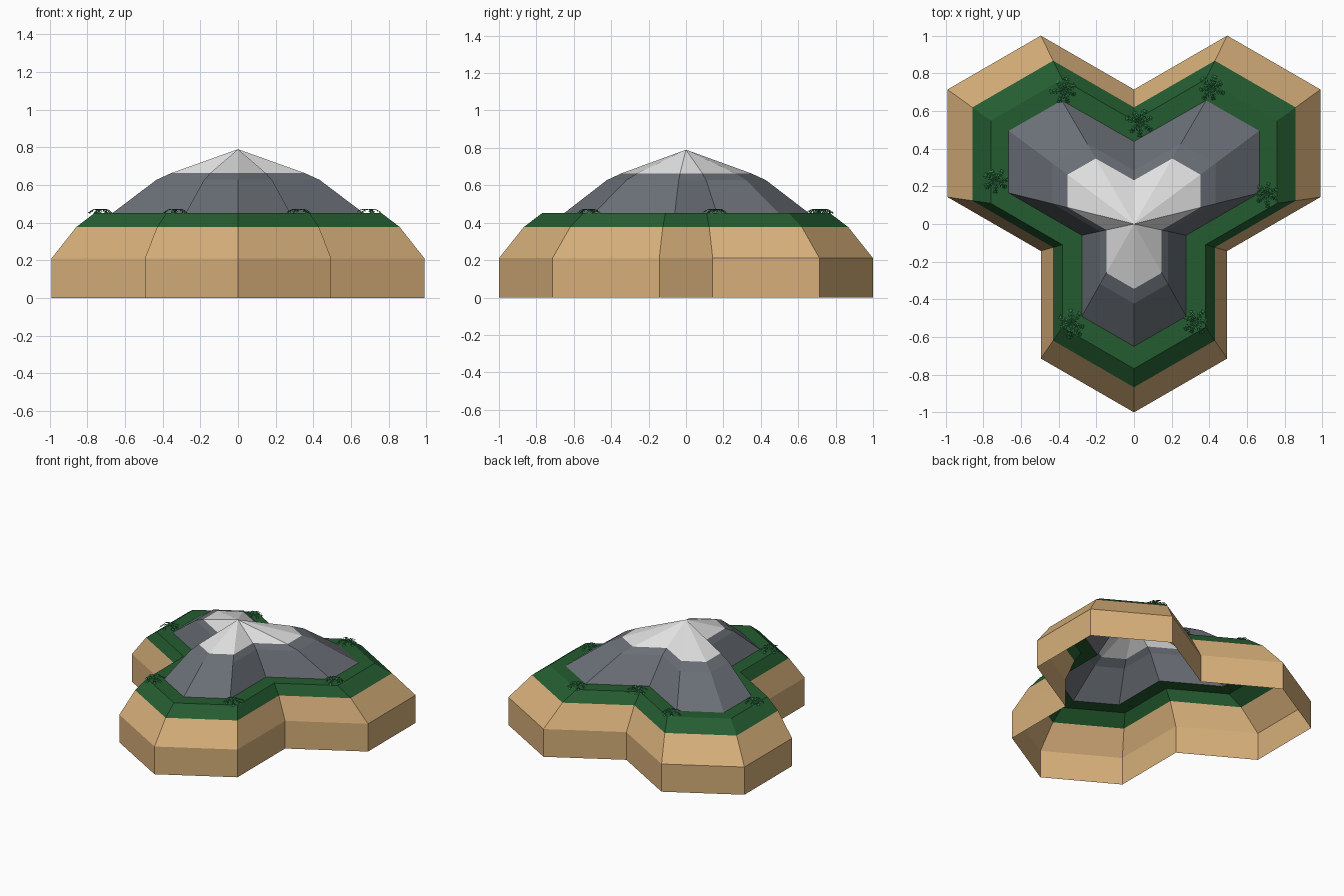
import bpy, bmesh, math, random
from mathutils import Vector, Matrix

cube = bpy.data.objects.get("Cube")
if cube:
    bpy.data.objects.remove(cube, do_unlink=True)
random.seed(4)


def material(name, color):
    m = bpy.data.materials.new(name)
    m.diffuse_color = (*color, 1)
    m.use_nodes = True
    bsdf = m.node_tree.nodes["Principled BSDF"]
    bsdf.inputs["Base Color"].default_value = (*color, 1)
    bsdf.inputs["Roughness"].default_value = 0.9
    return m


SAND = material("sand", (0.68, 0.43, 0.195))
GRASS = material("grass", (0.018, 0.107, 0.03))
ROCK = material("rock", (0.142, 0.157, 0.18))
SNOW = material("snow", (0.75, 0.75, 0.75))
LEAF = material("leaf", (0.026, 0.18, 0.058))


def finish(bm, name, mat):
    mesh = bpy.data.meshes.new(name)
    bm.to_mesh(mesh)
    bm.free()
    mesh.materials.append(mat)
    obj = bpy.data.objects.new(name, mesh)
    bpy.context.collection.objects.link(obj)
    return obj


def mirrored(half):
    """Close a right-hand half outline into a full anticlockwise loop."""
    return half + [(-x, y) for x, y in reversed(half[1:-1])]


# Outline of three joined hexagons, and the slimmer foot of the mountain
coast = mirrored([(0, -1), (0.495, -0.714), (0.495, -0.143), (0.99, 0.143),
                  (0.99, 0.714), (0.495, 1), (0, 0.714)])
foot = mirrored([(0, -0.65), (0.277, -0.49), (0.277, -0.06), (0.665, 0.165),
                 (0.665, 0.495), (0.383, 0.656), (0, 0.438)])


def terrace(name, mat, levels, peak=None):
    """Skin a stack of (outline, scale, height) loops, optionally to a peak."""
    bm = bmesh.new()
    loops = [[bm.verts.new((x * s, y * s, z)) for x, y in outline]
             for outline, s, z in levels]
    n = len(coast)
    for low, high in zip(loops, loops[1:]):
        for i in range(n):
            j = (i + 1) % n
            bm.faces.new((low[i], low[j], high[j], high[i]))
    if peak:
        tip = bm.verts.new((0, 0, peak))
        for i in range(n):
            bm.faces.new((loops[-1][i], loops[-1][(i + 1) % n], tip))
    return finish(bm, name, mat)


# Open-bottomed island shell
grass_edge = (coast, 0.867, 0.377)
rock_edge = (foot, 1, 0.452)
snow_edge = (foot, 0.53, 0.664)
terrace("sand_cliff", SAND, [(coast, 1, 0), (coast, 1, 0.21), grass_edge])
terrace("grass_ledge", GRASS, [grass_edge, (coast, 0.768, 0.452), rock_edge])
terrace("rock_slope", ROCK, [rock_edge, (foot, 0.65, 0.628), snow_edge])
terrace("snow_cap", SNOW, [snow_edge], peak=0.79)


def add_frond(bm, turn, length):
    """Arched frond: a tapering blade with pointed leaflets on both sides."""
    rot = Matrix.Rotation(turn, 3, 'Z')

    def at(t, side):
        height = 0.012 + 0.045 * t - 0.058 * t * t
        return bm.verts.new(rot @ Vector((length * t, side, height - abs(side) * 0.25)))

    steps = 4
    for k in range(steps):
        a, b = k / steps, (k + 1) / steps
        reach = 0.019 * math.sin(math.pi * (0.25 + 0.6 * a))
        for side in (1, -1):
            face = [at(a, 0), at(b, 0), at(min(b + 0.12, 1), side * reach)]
            bm.faces.new(face if side > 0 else face[::-1])


# Fern clumps around the ledge
spots = [(-0.37, 0.71), (0.41, 0.72), (0.03, 0.54), (-0.73, 0.23),
         (0.70, 0.16), (-0.33, -0.53), (0.32, -0.52)]
for number, (x, y) in enumerate(spots, 1):
    bm = bmesh.new()
    start = random.uniform(0, math.tau)
    for k in range(7):
        add_frond(bm, start + math.tau * k / 7 + random.uniform(-0.15, 0.15),
                  random.uniform(0.06, 0.08))
    fern = finish(bm, f"fern_{number}", LEAF)
    fern.location = (x, y, 0.453)
